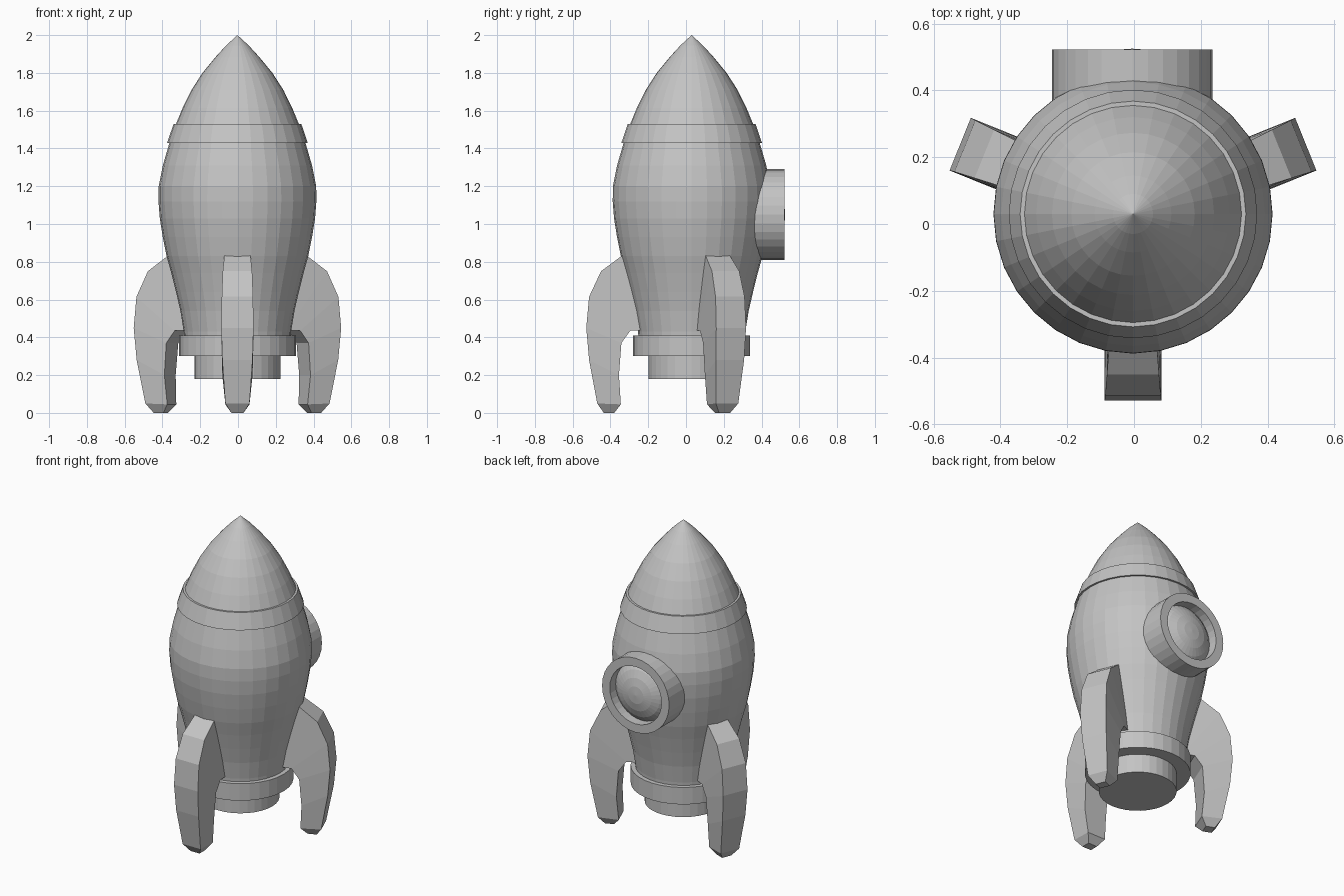
import bpy, bmesh, math
from mathutils import Vector, Matrix

if "Cube" in bpy.data.objects:
    bpy.data.objects.remove(bpy.data.objects["Cube"])

CX, CY = -0.003, 0.03          # rocket axis
SIDES = 32

grey = bpy.data.materials.new("plain grey")
grey.diffuse_color = (0.55, 0.55, 0.55, 1)
grey.use_nodes = True
grey.node_tree.nodes["Principled BSDF"].inputs["Base Color"].default_value = grey.diffuse_color


def finish(name, bm, matrix):
    bmesh.ops.remove_doubles(bm, verts=bm.verts, dist=1e-5)
    bmesh.ops.recalc_face_normals(bm, faces=bm.faces)
    mesh = bpy.data.meshes.new(name)
    bm.to_mesh(mesh)
    bm.free()
    mesh.materials.append(grey)
    ob = bpy.data.objects.new(name, mesh)
    ob.matrix_world = matrix
    bpy.context.collection.objects.link(ob)
    return ob


def lathe(name, profile, matrix=None, closed=False):
    """Revolve (radius, height) points about local z."""
    bm = bmesh.new()
    pts = profile + profile[:1] if closed else profile
    vs = [bm.verts.new((r, 0, z)) for r, z in pts]
    es = [bm.edges.new(p) for p in zip(vs, vs[1:])]
    bmesh.ops.spin(bm, geom=vs + es, cent=(0, 0, 0), axis=(0, 0, 1),
                   angle=math.tau, steps=SIDES, use_duplicate=False)
    bmesh.ops.remove_doubles(bm, verts=bm.verts, dist=1e-4)
    return finish(name, bm, matrix or Matrix.Translation((CX, CY, 0)))


# Hull
lathe("hull", [(0, 0.38), (0.28, 0.38), (0.284, 0.43), (0.302, 0.54),
               (0.325, 0.64), (0.35, 0.74), (0.375, 0.83), (0.395, 0.93),
               (0.411, 1.03), (0.418, 1.12), (0.417, 1.20), (0.395, 1.31),
               (0.36, 1.43), (0.32, 1.52), (0, 1.52)])
# Nose cone
lathe("nose_cone", [(0, 1.48), (0.335, 1.48), (0.325, 1.53), (0.29, 1.615),
                    (0.243, 1.71), (0.185, 1.80), (0.115, 1.885),
                    (0.06, 1.945), (0, 2.0)])
# Collar under the nose
lathe("nose_collar", [(0.345, 1.43), (0.372, 1.43), (0.338, 1.53),
                      (0.318, 1.53)], closed=True)
# Base ring and engine nozzle
lathe("base_ring", [(0, 0.30), (0.31, 0.30), (0.31, 0.41), (0.27, 0.41),
                    (0, 0.41)])
lathe("nozzle", [(0, 0.18), (0.228, 0.18), (0.228, 0.32), (0, 0.32)])

# Porthole on the back, local z pointing to +y
port = Matrix.Translation((CX - 0.002, 0, 1.05)) @ Matrix.Rotation(-math.pi / 2, 4, 'X')
lathe("porthole_frame", [(0.24, 0.25), (0.24, 0.522), (0.185, 0.522),
                         (0.185, 0.25)], port, closed=True)
lathe("porthole_glass", [(0.187, 0.46), (0.15, 0.489), (0.105, 0.509),
                         (0.055, 0.521), (0, 0.525)], port)

# Fins: (outer radius, z, inner radius, z, half thickness) down the leg
FIN = [(0.365, 0.835, 0.25, 0.70, 0.069), (0.48, 0.75, 0.25, 0.435, 0.078),
       (0.543, 0.615, 0.325, 0.435, 0.083), (0.558, 0.45, 0.372, 0.37, 0.085),
       (0.543, 0.28, 0.385, 0.20, 0.080), (0.50, 0.05, 0.375, 0.045, 0.064),
       (0.465, 0.0, 0.41, 0.0, 0.032)]


def fin(name, degrees):
    bm = bmesh.new()
    loops = [[bm.verts.new(c) for c in ((ro, -w, zo), (ro, w, zo),
                                        (ri, w, zi), (ri, -w, zi))]
             for ro, zo, ri, zi, w in FIN]
    for a, b in zip(loops, loops[1:]):
        for i in range(4):
            j = (i + 1) % 4
            bm.faces.new((a[i], a[j], b[j], b[i]))
    bm.faces.new(loops[0])
    bm.faces.new(loops[-1])
    finish(name, bm, Matrix.Translation((CX, CY, 0))
           @ Matrix.Rotation(math.radians(degrees), 4, 'Z'))


for label, angle in (("front", -90), ("right", 22), ("left", 158)):
    fin(label + "_fin", angle)
